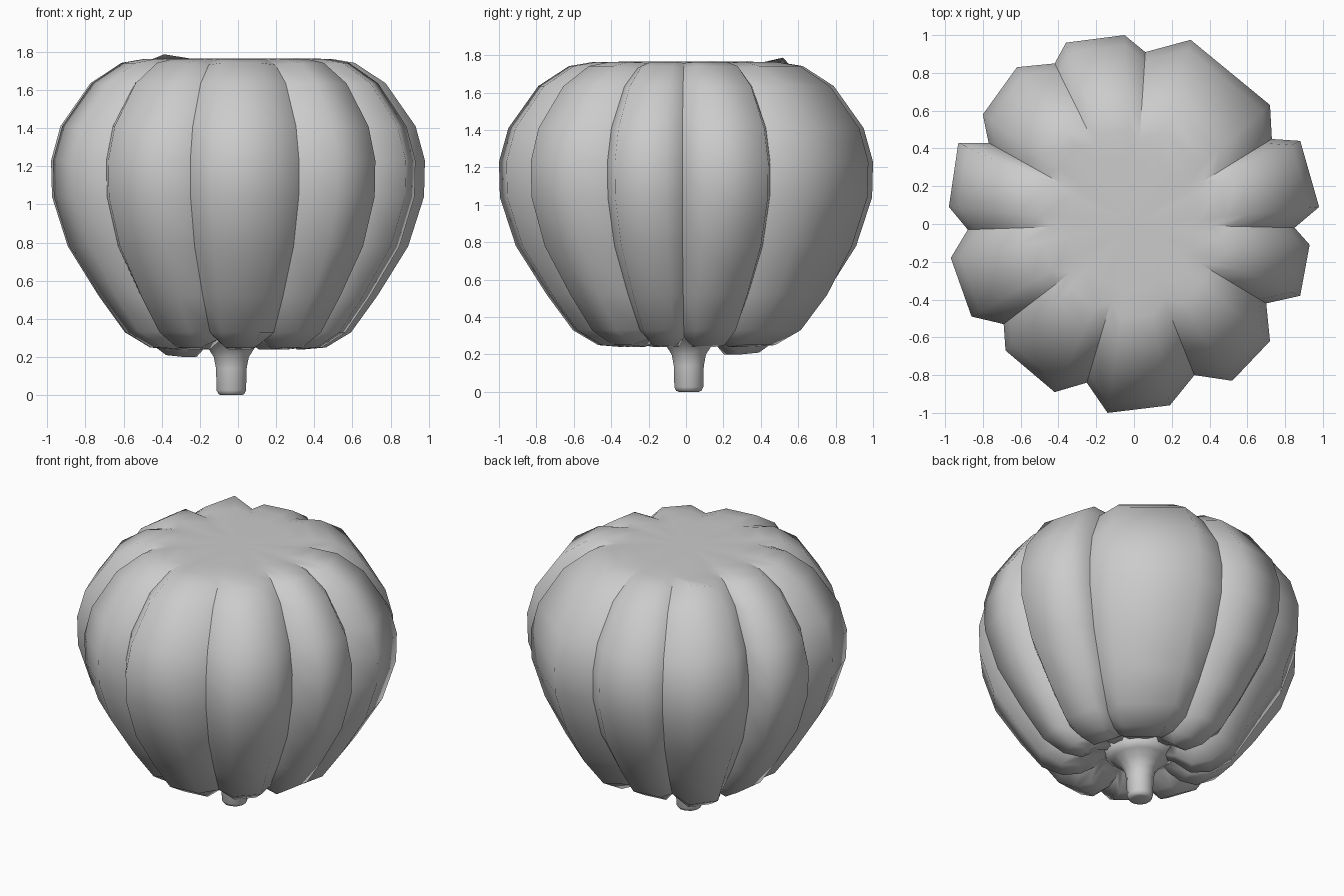
import bpy, bmesh, math

if "Cube" in bpy.data.objects:
    bpy.data.objects.remove(bpy.data.objects["Cube"])

# Widest outline: for every lobe a groove point, then two outer corners
OUTLINE = [
    (.85, -.02), (.98, .09), (.88, .44),
    (.73, .45), (.72, .63), (.30, .975),
    (.06, .91), (-.05, 1.0), (-.36, .96),
    (-.42, .85), (-.62, .83), (-.80, .58),
    (-.77, .43), (-.93, .43), (-.98, .09),
    (-.88, -.03), (-.97, -.18), (-.86, -.49),
    (-.69, -.53), (-.68, -.67), (-.42, -.89),
    (-.25, -.84), (-.14, -1.0), (.19, -.96),
    (.32, -.80), (.52, -.83), (.72, -.62),
    (.70, -.42), (.88, -.38), (.93, -.11)]

# Vertical profile: height, scale of outline, extra groove scale, groove lift
PROFILE = [
    (1.765, .36, 1.0, 0), (1.763, .50, .98, -.005), (1.742, .625, .98, -.01),
    (1.635, .79, .99, 0), (1.41, .95, 1.0, 0), (1.23, 1.0, 1.0, 0),
    (1.04, .995, 1.0, 0), (.78, .91, 1.0, 0), (.52, .745, .99, 0),
    (.33, .605, .97, .0), (.25, .47, .94, .04), (.24, .35, .90, .06),
    (.31, .25, 1.0, .02)]


def finish(bm, name):
    bmesh.ops.recalc_face_normals(bm, faces=bm.faces[:])
    for f in bm.faces:
        f.smooth = True
    me = bpy.data.meshes.new(name)
    bm.to_mesh(me)
    bm.free()
    ob = bpy.data.objects.new(name, me)
    bpy.context.collection.objects.link(ob)
    return ob


def skin(bm, rings, caps):
    """Bridge equal rings with quads and close both ends with fans."""
    n = len(rings[0])
    for a, b in zip(rings, rings[1:]):
        for i in range(n):
            j = (i + 1) % n
            bm.faces.new((a[i], a[j], b[j], b[i]))
    for ring, co in zip((rings[0], rings[-1]), caps):
        c = bm.verts.new(co)
        for i in range(n):
            bm.faces.new((ring[i], ring[(i + 1) % n], c))


# Ribbed body
bm = bmesh.new()
rings = []
for z, s, g, lift in PROFILE:
    ring = []
    for i, (x, y) in enumerate(OUTLINE):
        groove = i % 3 == 0
        k = s * (g if groove else 1)
        h = z + (lift if groove else 0)
        if z < .6 and i in (4, 5):       # fuller lobe at the back right
            k *= 1.04
        if z < .4 and i in (10, 11):     # low hanging lobe at the back left
            h -= .04
        if i == 10 and z > 1.7 and s > .6:
            h += .045                    # its raised shoulder
        ring.append(bm.verts.new((x * k, y * k, h)))
    rings.append(ring)
skin(bm, rings, ((0, 0, 1.765), (0, 0, .34)))
# Crisp creases in the grooves, fading out on the flat top
for a, b in zip(rings[1:], rings[2:]):
    for i in range(0, len(OUTLINE), 3):
        bm.edges.get((a[i], b[i])).smooth = False
finish(bm, "pumpkin_body")

# Flared stem underneath
bm = bmesh.new()
rings = []
for z, r in ((0, .055), (.006, .07), (.025, .08), (.14, .083), (.2, .095),
             (.245, .125), (.28, .165), (.33, .23)):
    rings.append([bm.verts.new((-.035 + r * math.cos(t), .015 + r * math.sin(t), z))
                  for t in (math.tau * (i + .5) / 12 for i in range(12))])
skin(bm, rings, ((-.035, .015, 0), (-.035, .015, .36)))
finish(bm, "stem")
